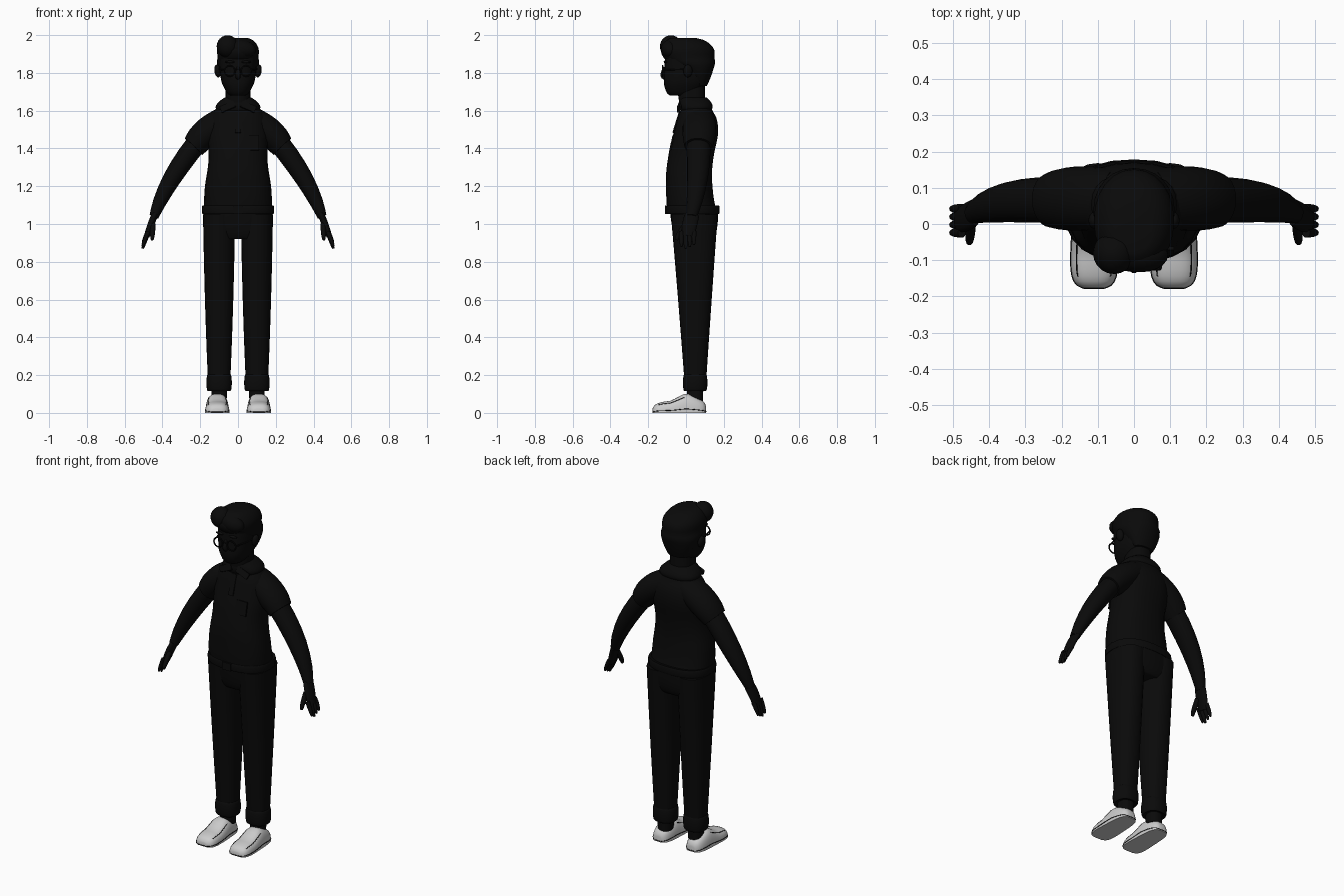
import bpy, bmesh, math
from mathutils import Vector

default_cube = bpy.data.objects.get("Cube")
if default_cube:
    bpy.data.objects.remove(default_cube)


def material(name, value):
    mat = bpy.data.materials.new(name)
    mat.use_nodes = True
    colour = (value, value, value, 1)
    mat.diffuse_color = colour
    mat.node_tree.nodes["Principled BSDF"].inputs["Base Color"].default_value = colour
    return mat


BLACK = material("black", .003)
GREY = material("light_grey", .6)
X, Y, Z = Vector((1, 0, 0)), Vector((0, 1, 0)), Vector((0, 0, 1))


def finish(obj, name, mat=BLACK):
    obj.name = name
    obj.data.materials.append(mat)
    bpy.ops.object.select_all(action="DESELECT")
    obj.select_set(True)
    bpy.context.view_layer.objects.active = obj
    bpy.ops.object.shade_smooth_by_angle(angle=math.radians(50))


def blend(before, start, end, after, t):
    """Smooth curve from start to end, guided by the neighbouring points."""
    near = start + (end - before) * t / 2
    far = end - (after - start) * (1 - t) / 2
    ease = t * t * (3 - 2 * t)
    return near.lerp(far, ease)


def smooth_rings(keys, steps):
    rings = []
    last = len(keys) - 1
    for i in range(last):
        four = [keys[max(0, min(last, i + k))] for k in (-1, 0, 1, 2)]
        for step in range(steps):
            rings.append([blend(*parts, step / steps) for parts in zip(*four)])
    return rings + [keys[last]]


def loft(name, keys, mat=BLACK, power=2, sides=24, steps=4, flat_base=False):
    """Skin through key rings, each a centre and two half-axes."""
    bm = bmesh.new()
    loops = []
    for centre, u, v in smooth_rings(keys, steps):
        loop = []
        for i in range(sides):
            angle = math.tau * i / sides
            c, s = math.cos(angle), math.sin(angle)
            point = centre + u * math.copysign(abs(c) ** (2 / power), c)
            point += v * math.copysign(abs(s) ** (2 / power), s)
            if flat_base:
                point.z = max(point.z, 0)
            loop.append(bm.verts.new(point))
        loops.append(loop)
    for low, high in zip(loops, loops[1:]):
        for i in range(sides):
            bm.faces.new((low[i - 1], low[i], high[i], high[i - 1]))
    bm.faces.new(loops[0])
    bm.faces.new(loops[-1])
    bmesh.ops.remove_doubles(bm, verts=bm.verts, dist=.0001)
    bmesh.ops.recalc_face_normals(bm, faces=bm.faces)
    mesh = bpy.data.meshes.new(name)
    bm.to_mesh(mesh)
    bm.free()
    obj = bpy.data.objects.new(name, mesh)
    bpy.context.collection.objects.link(obj)
    finish(obj, name, mat)


def level_ring(x, z, half_width, front, back):
    return (Vector((x, (front + back) / 2, z)), X * half_width, Y * (back - front) / 2)


def stack(name, rows, x=0, power=2.4):
    """Level rings: height, half width, front and back."""
    loft(name, [level_ring(x, *row) for row in rows], power=power)


def band(name, z, height, half_width, front, back, x=0):
    """Rolled band of cloth with rounded edges."""
    rows = []
    for offset in (-1, -.8, .8, 1):
        inset = height / 8 if abs(offset) == 1 else 0
        rows.append((z + offset * height / 2, half_width - inset, front + inset, back - inset))
    stack(name, rows, x)


def limb(name, rows, side=1, ratio=1.15, sides=16):
    """Rings square to a path: position and thickness; ratio widens them along y."""
    points = [Vector((x * side, y, z)) for x, y, z, r in rows]
    keys = []
    for i, row in enumerate(rows):
        along = points[min(i + 1, len(points) - 1)] - points[max(i - 1, 0)]
        across = Y - along * along.y / along.length_squared
        across.normalize()
        keys.append((points[i], along.normalized().cross(across) * row[3],
                     across * row[3] * ratio))
    loft(name, keys, sides=sides)


def ball(name, location, size, tilt=0):
    bpy.ops.mesh.primitive_uv_sphere_add(segments=20, ring_count=12, location=location,
                                         rotation=(0, tilt, 0))
    bpy.context.object.scale = size
    finish(bpy.context.object, name)


def plate(name, location, size, lean=0, roll=0):
    bpy.ops.mesh.primitive_cube_add(size=1, location=location, rotation=(lean, roll, 0))
    bpy.context.object.scale = size
    finish(bpy.context.object, name)


def wire(name, points, radius, cyclic=False):
    curve = bpy.data.curves.new(name, "CURVE")
    curve.dimensions = "3D"
    curve.bevel_depth = radius
    curve.bevel_resolution = 1
    spline = curve.splines.new("POLY")
    spline.points.add(len(points) - 1)
    for target, point in zip(spline.points, points):
        target.co = (*point, 1)
    spline.use_cyclic_u = cyclic
    curve.materials.append(BLACK)
    bpy.context.collection.objects.link(bpy.data.objects.new(name, curve))


def shoe(name, x):
    """Slip-on shoe: rounded outline, raised at the ankle, with dark seams."""
    keys = []
    for k in range(19):
        t = -math.cos(math.pi * k / 18)
        y = -.035 + .142 * t
        rounding = max(.4, (1 - t ** 4) ** .25)
        instep = .035 * max(0, 1 - abs(y) / .08)
        width = (.062 - .007 * t) * rounding
        height = (.068 + .012 * t) * rounding + instep
        keys.append((Vector((x, y, 0)), X * width, Z * height))
    loft(name, keys, GREY, power=2.8, sides=32, steps=1, flat_base=True)

    def seam(part, rings, reach, rise, radius):
        right = [c + u * reach + v * rise for c, u, v in rings]
        left = [c - u * reach + v * rise for c, u, v in reversed(rings)]
        wire(name + part, right + left, radius, cyclic=True)

    seam("_sole_seam", keys, 1, .2, .002)
    seam("_vamp_seam", keys[4:11], .75, .81, .002)


# Shirt, belt and hips
stack("shirt", [(1.08, .18, -.1, .16), (1.2, .175, -.105, .14), (1.35, .155, -.095, .145),
                (1.5, .16, -.06, .17), (1.6, .125, -.03, .14), (1.65, .07, 0, .12)])
band("belt", 1.075, .04, .19, -.105, .177)
plate("belt_buckle", (0, -.106, 1.075), (.055, .01, .045))
stack("trouser_hips", [(.92, .15, -.05, .14), (.97, .182, -.07, .163), (1.07, .182, -.085, .17)])
plate("button_placket", (0, -.05, 1.54), (.03, .009, .12), lean=-.3)
plate("chest_pocket", (.075, -.075, 1.43), (.07, .009, .08), lean=-.2)

# Collar, neck and head
stack("collar", [(1.6, .108, -.03, .13), (1.63, .115, -.037, .14), (1.67, .07, -.03, .11)])
stack("neck", [(1.6, .065, -.03, .1), (1.74, .065, -.05, .1)])
stack("head", [(1.68, .04, -.085, .04), (1.72, .073, -.112, .09), (1.8, .095, -.115, .125),
               (1.9, .1, -.11, .13)])
limb("nose", [(0, -.11, 1.83, .008), (0, -.12, 1.79, .014), (0, -.11, 1.77, .01)], sides=10)
stack("hair", [(1.73, .06, .05, .11), (1.82, .104, -.03, .145), (1.88, .108, -.118, .15),
               (1.95, .1, -.117, .13), (1.985, .05, -.08, .05)], power=2.1)
ball("hair_quiff", (-.055, -.08, 1.94), (.058, .058, .059))
ball("hair_fringe", (.02, -.085, 1.927), (.075, .048, .048), tilt=.15)
wire("glasses_bridge", [(-.02, -.124, 1.82), (.02, -.124, 1.82)], .004)

for side, label in ((1, "left_"), (-1, "right_")):
    # Face and collar details
    ball(label + "ear", (side * .108, .01, 1.81), (.017, .024, .034), tilt=side * .15)
    ball(label + "eyebrow", (side * .043, -.108, 1.858), (.026, .01, .007))
    rim = []
    for k in range(20):
        angle = math.tau * k / 20
        rim.append((side * .044 + .028 * math.cos(angle), -.124, 1.81 + .028 * math.sin(angle)))
    wire(label + "glasses_rim", rim, .004, cyclic=True)
    wire(label + "glasses_arm", [(side * .072, -.124, 1.815), (side * .104, .01, 1.82)], .004)
    plate(label + "collar_tip", (side * .055, -.035, 1.62), (.08, .012, .035),
          lean=-.4, roll=side * .4)

    # Sleeve, arm and hand
    limb(label + "sleeve", [(.05, .07, 1.56, .07), (.16, .07, 1.49, .077),
                            (.235, .065, 1.41, .064)], side, sides=24)
    limb(label + "arm", [(.2, .065, 1.45, .055), (.35, .06, 1.24, .048),
                         (.445, .03, 1.04, .025)], side)
    limb(label + "palm", [(.44, .033, 1.05, .017), (.46, .02, 1, .018),
                          (.483, .01, .935, .015)], side, ratio=2.2)
    for k in range(4):
        y = -.024 + .022 * k
        tip = .87 + .01 * abs(k - 1)
        limb(f"{label}finger_{k + 1}", [(.475, y, .96, .012), (.495, y, tip + .03, .01),
                                        (.505, y, tip, .005)], side, sides=10)
    limb(label + "thumb", [(.45, 0, 1, .014), (.453, -.04, .94, .012),
                           (.455, -.05, .915, .006)], side, sides=10)

    # Trouser leg, cuff, ankle and shoe
    foot = side * .1
    stack(label + "trouser_leg", [(1.05, .085, -.08, .168), (.6, .075, -.042, .136),
                                  (.19, .06, -.01, .108)], foot)
    band(label + "trouser_cuff", .16, .08, .065, -.014, .111, foot)
    stack(label + "ankle", [(.06, .04, .005, .09), (.14, .042, .005, .092)], foot)
    shoe(label + "shoe", side * .11)
